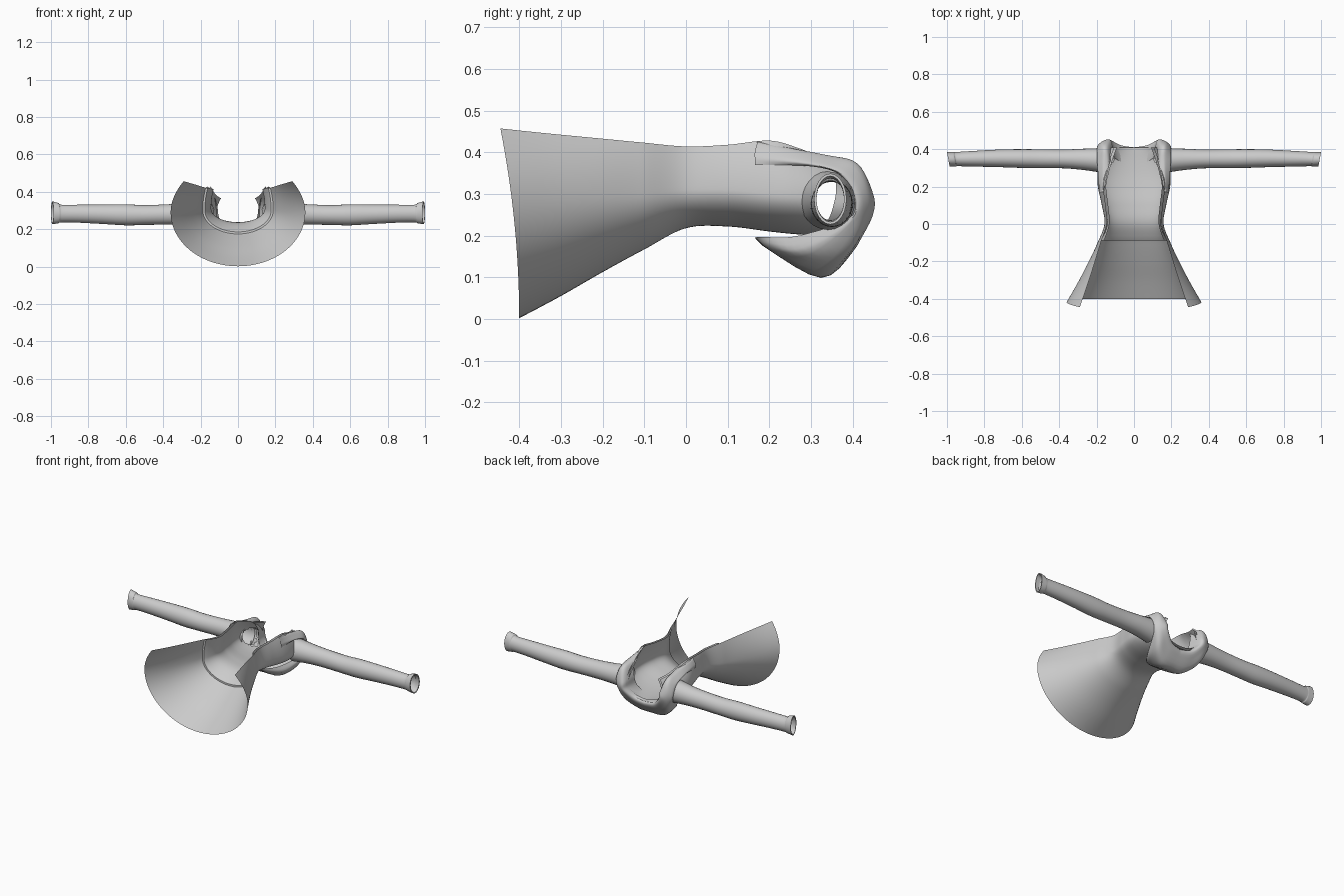
import bpy, bmesh, math
from mathutils import Vector

if "Cube" in bpy.data.objects:
    bpy.data.objects.remove(bpy.data.objects["Cube"])

fabric = bpy.data.materials.new("light_grey_fabric")
fabric.diffuse_color = (0.6, 0.6, 0.6, 1)
fabric.use_nodes = True
fabric.node_tree.nodes["Principled BSDF"].inputs["Base Color"].default_value = fabric.diffuse_color


def catmull(rows, t):
    """Smoothly interpolate a list of equal-length tuples, t in 0..len-1."""
    i = min(int(t), len(rows) - 2)
    f = t - i
    a, b, c, d = (rows[max(0, min(len(rows) - 1, i + k))] for k in (-1, 0, 1, 2))
    return [0.5 * (2 * q + (r - p) * f + (2 * p - 5 * q + 4 * r - s) * f * f
            + (3 * q - p - 3 * r + s) * f ** 3) for p, q, r, s in zip(a, b, c, d)]


def sample(rows, n):
    return [catmull(rows, (len(rows) - 1) * k / n) for k in range(n + 1)]


def grid_object(name, grid, closed=False, keep=None, flip=False):
    """Skin a grid of points; keep() can drop faces by their centre."""
    bm = bmesh.new()
    vs = [[bm.verts.new(p) for p in row] for row in grid]
    n = len(grid[0])
    for a, b in zip(vs, vs[1:]):
        for j in range(n if closed else n - 1):
            k = (j + 1) % n
            quad = [a[j], a[k], b[k], b[j]]
            if keep is None or keep(sum((v.co for v in quad), Vector()) / 4):
                bm.faces.new(quad[::-1] if flip else quad)
    bmesh.ops.remove_doubles(bm, verts=bm.verts, dist=0.0002)
    bmesh.ops.delete(bm, geom=[v for v in bm.verts if not v.link_faces], context='VERTS')
    mesh = bpy.data.meshes.new(name)
    bm.to_mesh(mesh)
    bm.free()
    mesh.materials.append(fabric)
    ob = bpy.data.objects.new(name, mesh)
    bpy.context.collection.objects.link(ob)
    bpy.ops.object.select_all(action='DESELECT')
    bpy.context.view_layer.objects.active = ob
    ob.select_set(True)
    bpy.ops.object.shade_smooth_by_angle(angle=math.radians(50))
    return ob


# Body sections: y, back z, side z, front z, half width, front edge x
SECTIONS = [(-0.40, 0.002, 0.29, 0.457, 0.36, 0.29),
            (-0.30, 0.055, 0.29, 0.445, 0.30, 0.25),
            (-0.20, 0.112, 0.295, 0.434, 0.245, 0.213),
            (-0.10, 0.167, 0.30, 0.423, 0.195, 0.178),
            (0.00, 0.218, 0.31, 0.414, 0.158, 0.146),
            (0.10, 0.222, 0.31, 0.418, 0.172, 0.152),
            (0.20, 0.21, 0.30, 0.428, 0.193, 0.163),
            (0.27, 0.203, 0.295, 0.410, 0.195, 0.15),
            (0.34, 0.20, 0.29, 0.382, 0.178, 0.13),
            (0.41, 0.20, 0.28, 0.365, 0.13, 0.105)]


def body_row(s, inset=0.0):
    y, zb, zm, zt, w, xe = s
    half = []
    for k in range(25):                      # back centre round to the side
        a = math.pi / 2 * k / 24
        half.append(((w - inset) * math.sin(a), zm - (zm - zb - inset) * math.cos(a)))
    for k in range(1, 11):                   # side up to the front opening
        t = k / 10
        half.append((w - inset - (w - xe) * t * t, zm + (zt - zm) * t))
    pts = [(-x, z) for x, z in half[:0:-1]] + half
    sweep = max(0, min(1, (-0.1 - y) / 0.3))  # front corners of the hem reach lower
    return [(x, y - 0.045 * sweep * (z / zt) ** 2, z) for x, z in pts]


def outside_armhole(c):
    return abs(c.x) < 0.08 or math.hypot(c.y - 0.342, c.z - 0.283) > 0.05


rows = sample(SECTIONS, 72)
grid_object("coat_body", [body_row(s) for s in rows], keep=outside_armhole)

# Bodice lining, with a rim at the waist seam
lining = [s for s in rows if s[0] > -0.10]
rim = [body_row(lining[0], 0.001), body_row(lining[0], 0.012)]
grid_object("bodice_lining", rim + [body_row(s, 0.014) for s in lining[1:]],
            keep=outside_armhole, flip=True)

# Sleeves: x, centre y, centre z, half depth y, half height z
SLEEVE = [(0.165, 0.340, 0.284, 0.066, 0.070), (0.20, 0.342, 0.284, 0.063, 0.066),
          (0.28, 0.346, 0.282, 0.056, 0.058), (0.38, 0.348, 0.279, 0.050, 0.054),
          (0.50, 0.349, 0.276, 0.050, 0.053), (0.60, 0.350, 0.277, 0.050, 0.056),
          (0.72, 0.351, 0.280, 0.047, 0.052), (0.85, 0.349, 0.283, 0.042, 0.048),
          (0.945, 0.347, 0.284, 0.038, 0.047), (0.96, 0.346, 0.286, 0.039, 0.054),
          (0.993, 0.346, 0.288, 0.039, 0.061)]


def ring(s, side, shrink=0.0):
    x, cy, cz, ry, rz = s
    lean = max(0, (x - 0.85) / 0.14) * 0.18   # slanted cuff
    pts = []
    for k in range(24):
        a = 2 * math.pi * k / 24
        y = (ry - shrink) * math.cos(a)
        pts.append((side * (x + lean * y), cy + y, cz + (rz - shrink) * math.sin(a)))
    return pts


for side, label in ((1, "right"), (-1, "left")):
    rs = sample(SLEEVE, 44)
    rings = [ring(s, side) for s in rs]
    rings += [ring(s, side, 0.006) for s in rs[:-5:-1]]   # turned-in cuff
    grid_object(label + "_sleeve", rings, closed=True, flip=side < 0)

# Collar: cross-sections from the back centre to the front lapel end
COLLAR = [
    # neck edge, crest, outer roll, lowest fold, tip, tucked edge
    [(0, .33, .20), (0, .405, .195), (0, .395, .155), (0, .325, .10), (0, .20, .165), (0, .165, .195)],
    [(.06, .33, .215), (.065, .415, .21), (.08, .405, .17), (.08, .33, .105), (.07, .21, .165), (.06, .18, .197)],
    [(.10, .35, .26), (.115, .44, .255), (.145, .438, .235), (.15, .385, .165), (.14, .29, .165), (.12, .27, .20)],
    [(.11, .36, .32), (.125, .442, .30), (.165, .444, .295), (.188, .425, .265), (.192, .405, .25), (.18, .40, .25)],
    [(.125, .34, .37), (.14, .40, .372), (.165, .412, .37), (.19, .40, .345), (.198, .385, .335), (.185, .38, .335)],
    [(.14, .29, .40), (.15, .325, .395), (.165, .335, .392), (.19, .325, .375), (.196, .315, .368), (.186, .31, .365)],
    [(.163, .17, .425), (.166, .17, .425), (.172, .17, .420), (.180, .165, .40), (.185, .165, .385), (.186, .165, .37)],
]
flat = [[c for p in row for c in p] for row in COLLAR]
right = []
for r in sample(flat, 36):
    pts = [tuple(r[i:i + 3]) for i in range(0, 18, 3)]
    right.append(sample(pts, 20))
left = [[(-x, y, z) for x, y, z in row] for row in right[:0:-1]]
grid_object("folded_collar", left + right)
